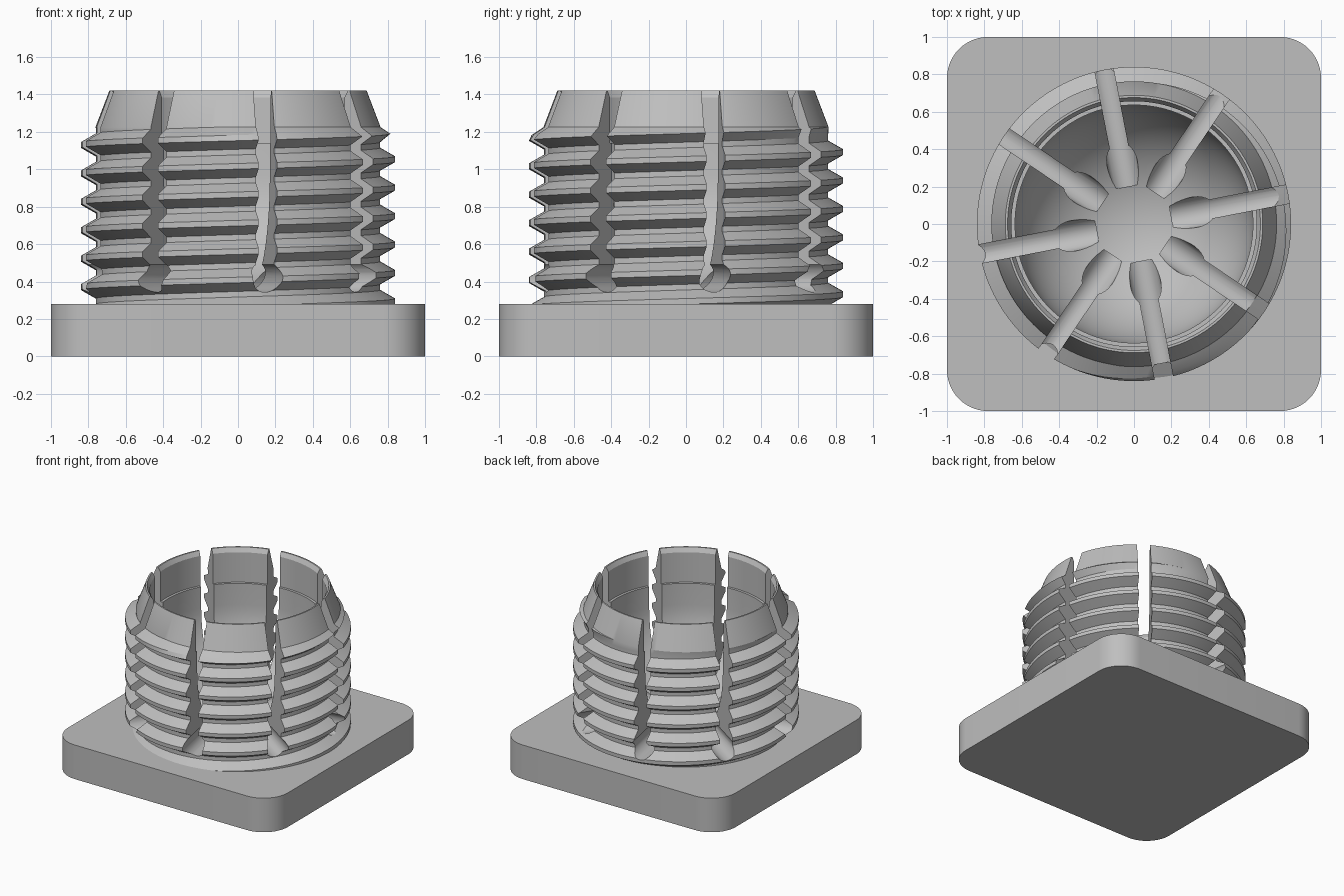
import bpy, bmesh
from math import sin, cos, pi, radians, asin, sqrt
from mathutils import Matrix

cube = bpy.data.objects.get("Cube")
if cube:
    bpy.data.objects.remove(cube, do_unlink=True)

grey = bpy.data.materials.new("plain_grey")
grey.use_nodes = True
colour = (0.52, 0.52, 0.52, 1)
grey.diffuse_color = colour
grey.node_tree.nodes["Principled BSDF"].inputs["Base Color"].default_value = colour


def make_object(name, bm):
    bmesh.ops.recalc_face_normals(bm, faces=bm.faces)
    mesh = bpy.data.meshes.new(name)
    bm.to_mesh(mesh)
    bm.free()
    mesh.materials.append(grey)
    ob = bpy.data.objects.new(name, mesh)
    bpy.context.collection.objects.link(ob)
    return ob


def smooth(ob, angle):
    bpy.ops.object.select_all(action='DESELECT')
    ob.select_set(True)
    bpy.context.view_layer.objects.active = ob
    bpy.ops.object.shade_smooth_by_angle(angle=radians(angle))


# Square base plate with rounded upright corners
BASE_TOP = 0.28
bm = bmesh.new()
bmesh.ops.create_cube(bm, size=1, matrix=Matrix.Translation((0, 0, BASE_TOP / 2))
                      @ Matrix.Diagonal((2, 2, BASE_TOP, 1)))
upright = [e for e in bm.edges if abs(e.verts[0].co.z - e.verts[1].co.z) > 0.1]
bmesh.ops.bevel(bm, geom=upright, offset=0.22, segments=14, profile=0.5, affect='EDGES')
smooth(make_object("base_plate", bm), 30)

# Threaded sleeve: columns of points that follow a right-handed helix
PITCH, CREST, ROOT = 0.152, 0.84, 0.76
FLAT = 0.015                      # half width of crest and root flats
FIRST_CREST = 0.294
LOW, HIGH = 0.27, 1.225
COLUMNS = 160


def thread_radius(z, turn):
    d = abs((z - FIRST_CREST - PITCH * turn + PITCH / 2) % PITCH - PITCH / 2)
    t = min(max((d - FLAT) / (PITCH / 2 - 2 * FLAT), 0), 1)
    return min(CREST + (ROOT - CREST) * t, 0.83 - (z - 1.18) * 1.5)


def column(turn):
    points = [(0, LOW)]
    for k in range(-2, 9):
        for offset in (-FLAT, FLAT, PITCH / 2 - FLAT, PITCH / 2 + FLAT):
            z = FIRST_CREST + PITCH * (turn + k) + offset
            z = min(max(z, LOW), HIGH)
            points.append((thread_radius(z, turn), z))
    # tapered lip, chamfered mouth and inner ledge
    points += [(0.688, 1.42), (0.676, 1.42), (0.656, 1.385), (0.656, 1.14), (0.636, 1.14)]
    # round-bottomed bowl
    bowl = 0.636
    for i in range(21):
        a = pi / 2 * i / 20
        points.append((bowl * cos(a) if i < 20 else 0, 0.966 - bowl * sin(a)))
    return points


bm = bmesh.new()
grid = []
for i in range(COLUMNS + 1):
    a = 2 * pi * i / COLUMNS
    grid.append([bm.verts.new((r * cos(a), r * sin(a), z)) for r, z in column(i / COLUMNS)])

# Quads between columns; the last column is one thread further up, so only
# its vertices are merged with the first
for left, right in zip(grid, grid[1:]):
    for j in range(len(left) - 1):
        bm.faces.new((left[j], right[j], right[j + 1], left[j + 1]))
bmesh.ops.remove_doubles(bm, verts=bm.verts, dist=0.0001)
sleeve = make_object("threaded_sleeve", bm)

# Keyhole cutters for the eight radial slots
HOLE_R, HOLE_Z, HALF_SLOT = 0.082, 0.425, 0.05
start = asin(HALF_SLOT / HOLE_R)
bm = bmesh.new()
for n in range(8):
    turn = Matrix.Rotation(radians(11 + 45 * n), 4, 'Z')
    outline = [(HALF_SLOT, 1.6)]
    for i in range(25):
        a = start + (2 * pi - 2 * start) * i / 24
        outline.append((HOLE_R * sin(a), HOLE_Z + HOLE_R * cos(a)))
    outline.append((-HALF_SLOT, 1.6))
    inner = [bm.verts.new(turn @ Matrix.Translation((0.203, y, z)).translation) for y, z in outline]
    outer = [bm.verts.new(turn @ Matrix.Translation((1, y, z)).translation) for y, z in outline]
    bm.faces.new(inner)
    bm.faces.new(outer[::-1])
    for i in range(len(outline)):
        j = (i + 1) % len(outline)
        bm.faces.new((inner[i], outer[i], outer[j], inner[j]))
cutter = make_object("slot_cutter", bm)
cutter.hide_render = True

# Cut the slots, then drop the cutter
cut = sleeve.modifiers.new("slots", 'BOOLEAN')
cut.operation = 'DIFFERENCE'
cut.solver = 'EXACT'
cut.object = cutter
bpy.ops.object.select_all(action='DESELECT')
sleeve.select_set(True)
bpy.context.view_layer.objects.active = sleeve
bpy.ops.object.modifier_apply(modifier=cut.name)
bpy.data.objects.remove(cutter, do_unlink=True)
smooth(sleeve, 25)
